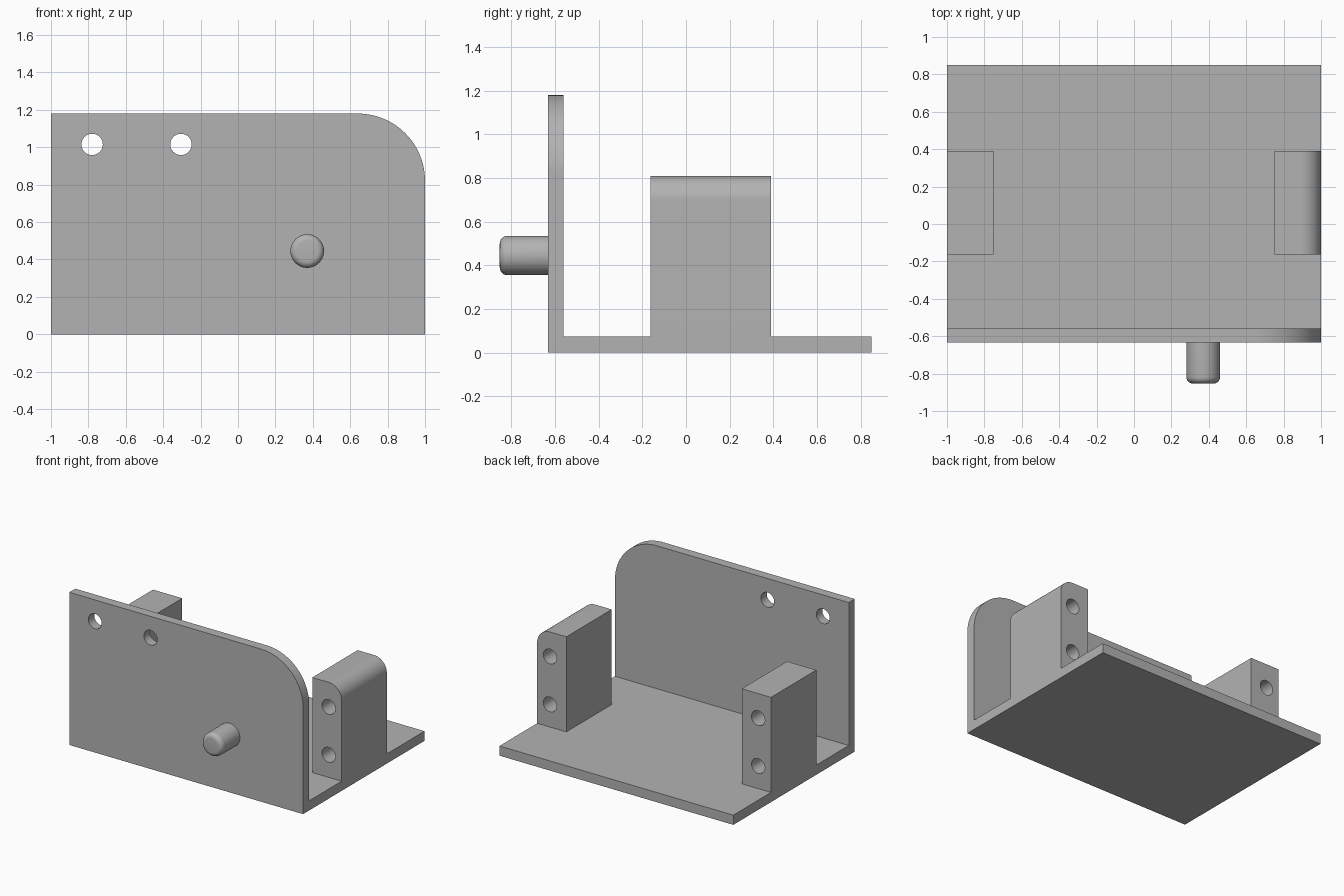
import bpy, bmesh, math
from mathutils import Matrix, Vector

if "Cube" in bpy.data.objects:
    bpy.data.objects.remove(bpy.data.objects["Cube"], do_unlink=True)

grey = bpy.data.materials.new("plain_grey")
grey.use_nodes = True
colour = (0.45, 0.45, 0.45, 1)
grey.diffuse_color = colour
grey.node_tree.nodes["Principled BSDF"].inputs["Base Color"].default_value = colour

HOLE_R = 0.057


def make_object(name, bm):
    bmesh.ops.recalc_face_normals(bm, faces=bm.faces)
    mesh = bpy.data.meshes.new(name)
    bm.to_mesh(mesh)
    bm.free()
    mesh.materials.append(grey)
    obj = bpy.data.objects.new(name, mesh)
    bpy.context.collection.objects.link(obj)
    return obj


def activate(obj):
    bpy.ops.object.select_all(action='DESELECT')
    obj.select_set(True)
    bpy.context.view_layer.objects.active = obj


def smooth(obj):
    activate(obj)
    bpy.ops.object.shade_smooth_by_angle(angle=math.radians(30))


def slab(name, x0, x1, y0, y1, z0, z1, radius=0):
    """Box extruded along y, with an optional rounded top corner at x1."""
    profile = [(x0, z0), (x1, z0)]
    if radius:
        steps = 24
        for i in range(steps + 1):
            a = math.pi / 2 * i / steps
            profile.append((x1 - radius + radius * math.cos(a),
                            z1 - radius + radius * math.sin(a)))
    else:
        profile.append((x1, z1))
    profile.append((x0, z1))
    bm = bmesh.new()
    face = bm.faces.new([bm.verts.new((x, y0, z)) for x, z in profile])
    new = bmesh.ops.extrude_face_region(bm, geom=[face])["geom"]
    verts = [v for v in new if isinstance(v, bmesh.types.BMVert)]
    bmesh.ops.translate(bm, verts=verts, vec=(0, y1 - y0, 0))
    return make_object(name, bm)


def rod(name, x, z, y0, y1, r):
    """Cylinder along y."""
    bm = bmesh.new()
    place = Matrix.Translation((x, (y0 + y1) / 2, z)) @ Matrix.Rotation(math.pi / 2, 4, 'X')
    bmesh.ops.create_cone(bm, cap_ends=True, segments=48, radius1=r, radius2=r,
                          depth=y1 - y0, matrix=place)
    return make_object(name, bm)


def drill(obj, holes):
    """Cut round holes right through the part along y."""
    for x, z in holes:
        cutter = rod("hole_cutter", x, z, -2, 2, HOLE_R)
        cutter.hide_render = True
        mod = obj.modifiers.new("hole", 'BOOLEAN')
        mod.operation = 'DIFFERENCE'
        mod.solver = 'EXACT'
        mod.object = cutter
        activate(obj)
        bpy.ops.object.modifier_apply(modifier=mod.name)
        bpy.data.objects.remove(cutter, do_unlink=True)


# Base plate
slab("base_plate", -1, 1, -0.56, 0.85, 0, 0.075)

# Front wall with one rounded corner and two holes
wall = slab("front_wall", -1, 1, -0.633, -0.56, 0, 1.18, radius=0.36)
drill(wall, [(-0.78, 1.015), (-0.305, 1.015)])
smooth(wall)

# Mounting blocks, the left one with a rounded outer edge
left_block = slab("left_block", 0.75, 1, -0.163, 0.39, 0.075, 0.81, radius=0.11)
right_block = slab("right_block", -1, -0.75, -0.163, 0.39, 0.075, 0.81)
for block, side in ((left_block, 1), (right_block, -1)):
    drill(block, [(side * 0.89, 0.25), (side * 0.89, 0.62)])
    smooth(block)

# Pin with a rounded front end
pin = rod("pin", 0.37, 0.445, -0.853, -0.633, 0.09)
bm = bmesh.new()
bm.from_mesh(pin.data)
front_rim = [e for e in bm.edges if all(v.co.y < -0.8 for v in e.verts)]
bmesh.ops.bevel(bm, geom=front_rim, offset=0.035, segments=6, profile=0.5, affect='EDGES')
bm.to_mesh(pin.data)
bm.free()
smooth(pin)
